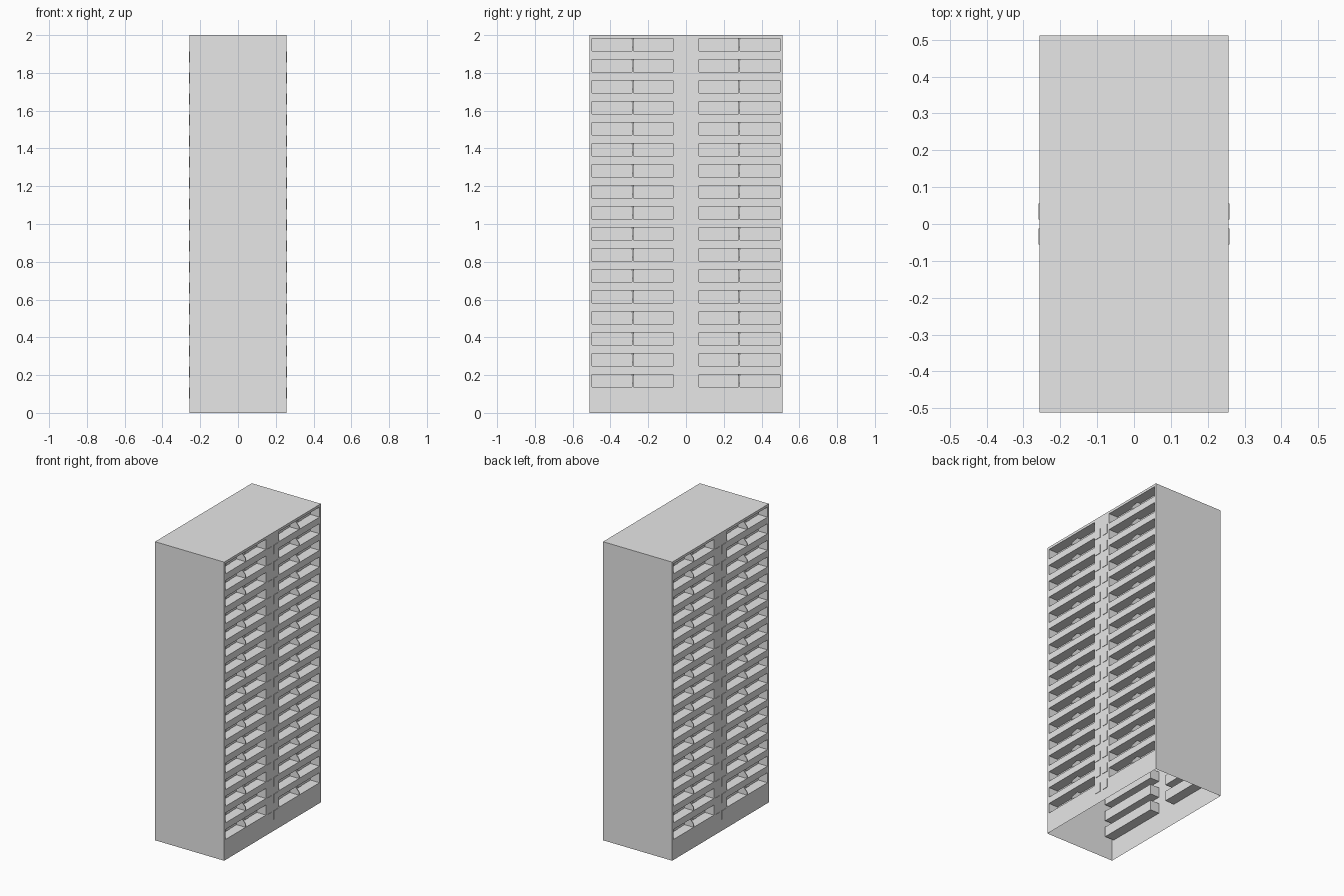
import bpy, bmesh

cube = bpy.data.objects.get("Cube")
if cube:
    bpy.data.objects.remove(cube, do_unlink=True)

HX, HY, H = 0.256, 0.512, 2.0        # half width, half length, height
FLOORS, BASE, STEP = 17, 0.137, 0.1112
OPEN_H, DEPTH = 0.067, 0.067         # balcony opening height and recess depth
Y_IN, Y_OUT, Y_MID = 0.07, 0.497, 0.282
BACK = HX - DEPTH

grey = bpy.data.materials.new("plain grey")
grey.use_nodes = True
grey.diffuse_color = (0.8, 0.8, 0.8, 1)
grey.node_tree.nodes["Principled BSDF"].inputs["Base Color"].default_value = (0.8, 0.8, 0.8, 1)


def face(bm, pts):
    bm.faces.new([bm.verts.new(p) for p in pts])


def box(bm, x0, x1, y0, y1, z0, z1):
    made = bmesh.ops.create_cube(bm, size=1)["verts"]
    for v in made:
        v.co = (x1 if v.co.x > 0 else x0,
                y1 if v.co.y > 0 else y0,
                z1 if v.co.z > 0 else z0)


def finish(bm, name, mirror=True):
    """Turn a mesh of the +x side into an object, copied to -x by half turn."""
    if mirror:
        copy = bmesh.ops.duplicate(bm, geom=bm.verts[:] + bm.edges[:] + bm.faces[:])
        for v in copy["geom"]:
            if isinstance(v, bmesh.types.BMVert):
                v.co.x, v.co.y = -v.co.x, -v.co.y
    mesh = bpy.data.meshes.new(name)
    bm.to_mesh(mesh)
    bm.free()
    mesh.materials.append(grey)
    obj = bpy.data.objects.new(name, mesh)
    bpy.context.collection.objects.link(obj)
    return obj


floors = [BASE + i * STEP for i in range(FLOORS)]

# Roof and end walls, open underneath
bm = bmesh.new()
face(bm, [(-HX, -HY, H), (HX, -HY, H), (HX, HY, H), (-HX, HY, H)])
face(bm, [(-HX, -HY, 0), (HX, -HY, 0), (HX, -HY, H), (-HX, -HY, H)])
face(bm, [(HX, HY, 0), (-HX, HY, 0), (-HX, HY, H), (HX, HY, H)])
finish(bm, "roof_and_end_walls", mirror=False)

# Long walls: a grid of panels whose openings are pushed in as balconies
bm = bmesh.new()
ys = [-HY, -Y_OUT, -Y_IN, Y_IN, Y_OUT, HY]
zs = [0] + [z for f in floors for z in (f, f + OPEN_H)] + [H]
grid = [[bm.verts.new((HX, y, z)) for y in ys] for z in zs]
openings = []
for j in range(len(zs) - 1):
    for i in range(len(ys) - 1):
        panel = bm.faces.new([grid[j][i], grid[j][i + 1],
                              grid[j + 1][i + 1], grid[j + 1][i]])
        if j % 2 == 1 and i in (1, 3):
            openings.append(panel)
pushed = bmesh.ops.extrude_discrete_faces(bm, faces=openings)["faces"]
for panel in pushed:
    for v in panel.verts:
        v.co.x = BACK
bmesh.ops.dissolve_limit(bm, angle_limit=0.01, verts=bm.verts[:], edges=bm.edges[:])
finish(bm, "balcony_walls")

# Sloping dividers in the middle of each balcony
bm = bmesh.new()
for f in floors:
    for y in (-Y_MID, Y_MID):
        outline = [(BACK, f), (HX, f), (HX, f + 0.02),
                   (BACK + 0.025, f + OPEN_H), (BACK, f + OPEN_H)]
        a = [bm.verts.new((x, y - 0.003, z)) for x, z in outline]
        b = [bm.verts.new((x, y + 0.003, z)) for x, z in outline]
        bm.faces.new(a)
        bm.faces.new(b[::-1])
        for k in range(len(a)):
            n = (k + 1) % len(a)
            bm.faces.new([a[n], a[k], b[k], b[n]])
finish(bm, "balcony_dividers")

# Doors at the back of each balcony
bm = bmesh.new()
for f in floors:
    for y in (-Y_MID, Y_MID):
        for offset in (-0.1, 0.1):
            box(bm, BACK, BACK + 0.003, y + offset - 0.02, y + offset + 0.02, f, f + 0.055)
finish(bm, "balcony_doors")

# Paired stairwell windows between the balconies
bm = bmesh.new()
for f in floors:
    for y in (-0.034, 0.034):
        box(bm, HX, HX + 0.003, y - 0.022, y + 0.022, f - 0.062, f - 0.002)
finish(bm, "stairwell_windows")
